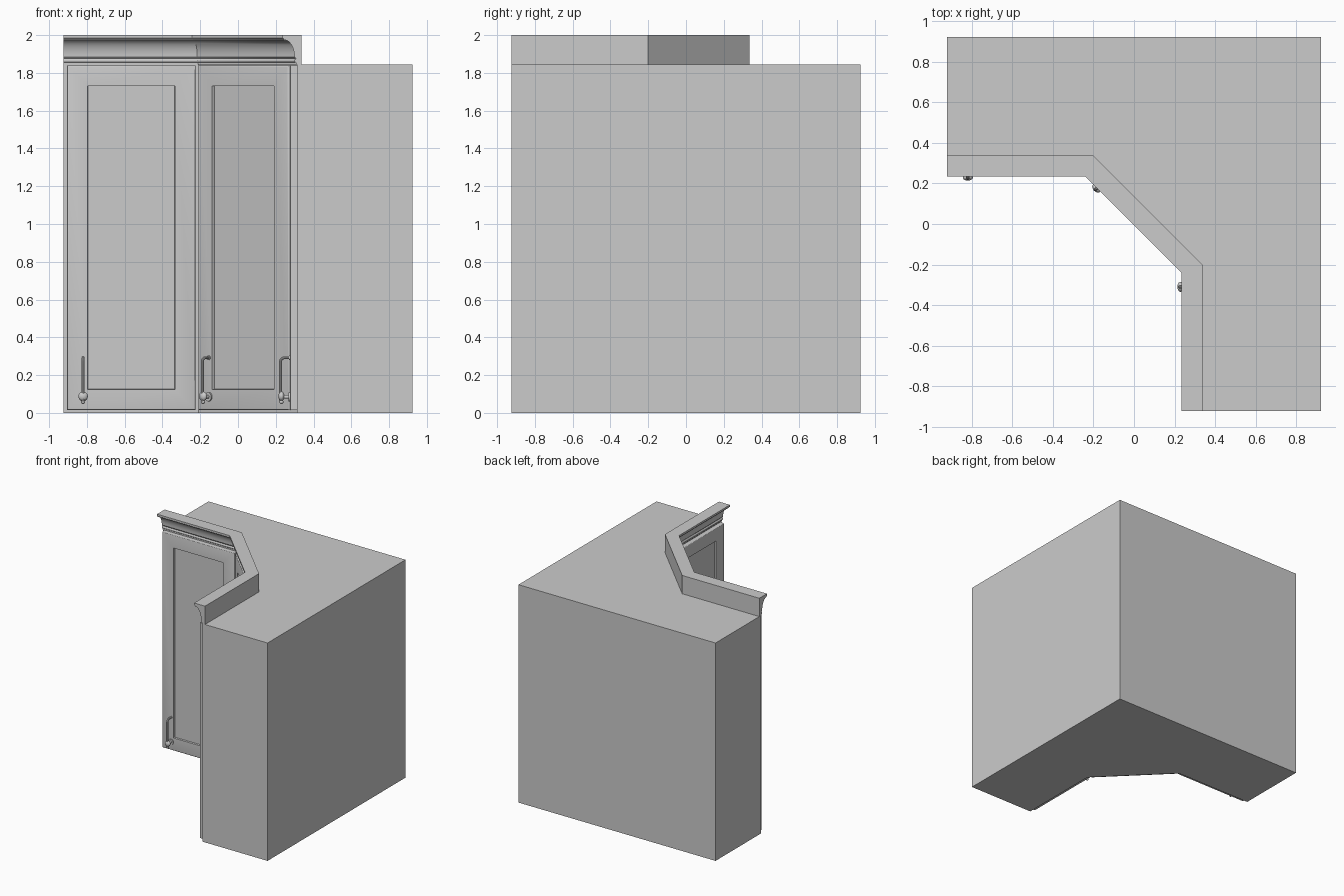
import bpy, bmesh, math
from mathutils import Matrix, Vector

cube = bpy.data.objects.get("Cube")
if cube:
    bpy.data.objects.remove(cube, do_unlink=True)

HALF, TOP_Z = 0.923, 1.845       # half footprint, carcass height
BACK, CORNER = 0.337, -0.2       # rear line of the crown and its bend
THICK = 0.037                    # door thickness

paint = bpy.data.materials.new("cabinet_grey")
paint.use_nodes = True
GREY = (0.6, 0.6, 0.6, 1)
paint.diffuse_color = GREY
paint.node_tree.nodes["Principled BSDF"].inputs["Base Color"].default_value = GREY


def finish(name, bm, place=Matrix(), smooth=False):
    bmesh.ops.recalc_face_normals(bm, faces=bm.faces)
    mesh = bpy.data.meshes.new(name)
    bm.to_mesh(mesh)
    bm.free()
    mesh.materials.append(paint)
    ob = bpy.data.objects.new(name, mesh)
    bpy.context.collection.objects.link(ob)
    ob.matrix_world = place
    if smooth:
        bpy.ops.object.select_all(action='DESELECT')
        bpy.context.view_layer.objects.active = ob
        ob.select_set(True)
        bpy.ops.object.shade_smooth_by_angle(angle=math.radians(35))
    return ob


def front_line(d):
    """Bent front line, moved outward by d with mitred corners."""
    line, bend = BACK - d, CORNER - d * math.tan(math.pi / 8)
    return [(-HALF, line), (bend, line), (line, bend), (line, -HALF)]


# Carcass: corner footprint raised to full height
bm = bmesh.new()
outline = front_line(0.024) + [(HALF, -HALF), (HALF, HALF), (-HALF, HALF)]
base = bm.faces.new([bm.verts.new((x, y, 0)) for x, y in outline])
up = bmesh.ops.extrude_face_region(bm, geom=[base])["geom"]
bmesh.ops.translate(bm, vec=(0, 0, TOP_Z),
                    verts=[v for v in up if isinstance(v, bmesh.types.BMVert)])
finish("cabinet_body", bm)

# Crown moulding: fascia, cove and bead swept along the front
profile = [(0, TOP_Z), (0, 2), (0.102, 2), (0.102, 1.984), (0.096, 1.98)]
for i in range(11):
    a = math.pi / 2 * (1 - i / 10)
    profile.append((0.094 - 0.056 * math.cos(a), 1.885 + 0.09 * math.sin(a)))
for i in range(7):
    a = math.pi / 2 - math.pi * i / 6
    profile.append((0.03 + 0.008 * math.cos(a), 1.865 + 0.01 * math.sin(a)))
profile.append((0.03, TOP_Z))
bm = bmesh.new()
rows = [[bm.verts.new((x, y, z)) for x, y in front_line(d)] for d, z in profile]
for i, row in enumerate(rows):
    nxt = rows[(i + 1) % len(rows)]
    for j in range(3):
        bm.faces.new((row[j], row[j + 1], nxt[j + 1], nxt[j]))
for end in (0, 3):
    bm.faces.new([r[end] for r in rows])
finish("crown_moulding", bm, smooth=True)


def door(name, place):
    """Shaker door with softened edges and a recessed panel."""
    width, z0, z1 = 0.68, 0.015, 1.84
    bm = bmesh.new()
    bmesh.ops.create_cube(bm, size=1, matrix=Matrix.Translation(
        (0, -THICK / 2, (z0 + z1) / 2)) @ Matrix.Diagonal((width, THICK, z1 - z0, 1)))
    bm.normal_update()
    front = min(bm.faces, key=lambda f: f.calc_center_median().y)
    bmesh.ops.bevel(bm, geom=list(front.edges), offset=0.008, segments=3,
                    profile=0.5, affect='EDGES')
    bm.normal_update()
    front = max((f for f in bm.faces if f.normal.y < -0.99), key=lambda f: f.calc_area())
    bmesh.ops.inset_region(bm, faces=[front], thickness=0.142)
    bmesh.ops.inset_region(bm, faces=[front], thickness=0.003, depth=-0.014)
    finish(name, bm, place, smooth=True)


def handle(name, place):
    """Bent bar pull with a round knob, drop tip and rosette."""
    curve = bpy.data.curves.new(name + "_path", 'CURVE')
    curve.dimensions = '3D'
    curve.bevel_depth, curve.bevel_resolution, curve.use_fill_caps = 0.008, 3, True
    path = [(0, 0.292)]
    for i in range(7):
        a = math.pi / 2 * i / 6
        path.append((-0.028 - 0.022 * math.sin(a), 0.27 + 0.022 * math.cos(a)))
    path.append((-0.05, 0.06))
    spline = curve.splines.new('POLY')
    spline.points.add(len(path) - 1)
    for p, (y, z) in zip(spline.points, path):
        p.co = (0, y, z, 1)
    helper = bpy.data.objects.new(name + "_path", curve)
    bpy.context.collection.objects.link(helper)
    bm = bmesh.new()
    bm.from_mesh(helper.to_mesh())
    helper.to_mesh_clear()
    bpy.data.objects.remove(helper, do_unlink=True)
    # Knob and drop tip
    for z, r, depth in ((0.088, 0.025, 0.016), (0.058, 0.011, 0.011)):
        bmesh.ops.create_uvsphere(bm, u_segments=20, v_segments=12, radius=1,
                                  matrix=Matrix.Translation((0, -0.045, z))
                                  @ Matrix.Diagonal((r, depth, r, 1)))
    # Knob post and the two rosettes against the door
    turn = Matrix.Rotation(math.pi / 2, 4, 'X')
    for y, z, r, length in ((-0.022, 0.085, 0.01, 0.044),
                            (-0.004, 0.085, 0.024, 0.008),
                            (-0.003, 0.292, 0.012, 0.006)):
        bmesh.ops.create_cone(bm, cap_ends=True, segments=20, radius1=r, radius2=r,
                              depth=length, matrix=Matrix.Translation((0, y, z)) @ turn)
    finish(name, bm, place @ Matrix.Translation((-0.255, -THICK, 0)), smooth=True)


# Three equal doors around the corner, each with its handle on the same side
FACE = 0.312
for side, angle, x, y in (("right", 0, -0.565, FACE),
                          ("corner", -45, 0.053, 0.053),
                          ("left", -90, FACE, -0.565)):
    place = Matrix.Translation(Vector((x, y, 0))) @ Matrix.Rotation(math.radians(angle), 4, 'Z')
    door(side + "_door", place)
    handle(side + "_handle", place)
